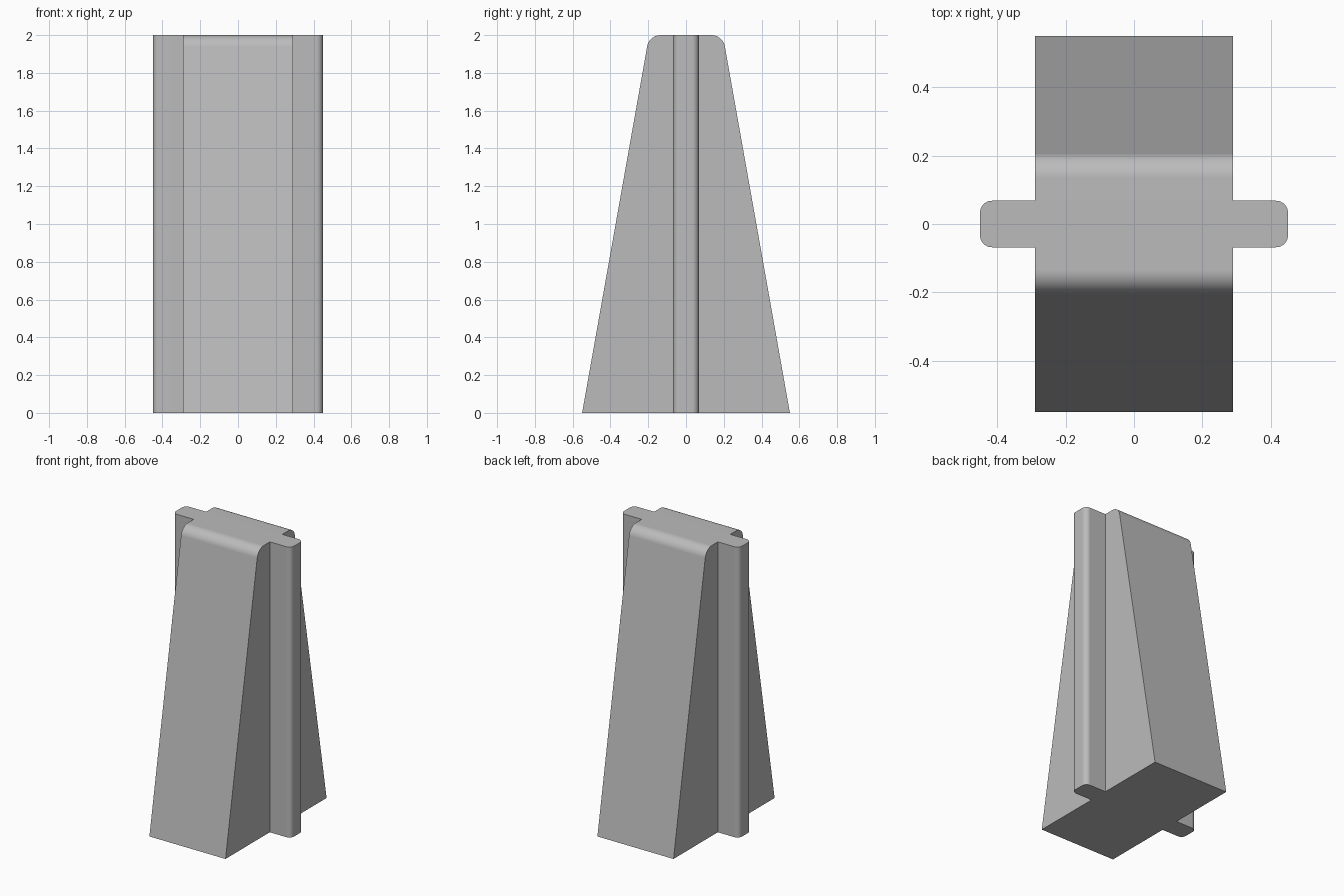
import bpy, bmesh, math
from mathutils import Vector

cube = bpy.data.objects.get("Cube")
if cube:
    bpy.data.objects.remove(cube, do_unlink=True)

grey = bpy.data.materials.new("plain grey")
grey.use_nodes = True
colour = (0.5, 0.5, 0.5, 1)
grey.diffuse_color = colour
grey.node_tree.nodes["Principled BSDF"].inputs["Base Color"].default_value = colour


def rounded(points, radius, steps=8):
    """Round the corners marked True in a counter-clockwise outline."""
    out = []
    for i, (a, b, is_round) in enumerate(points):
        p = Vector((a, b))
        if not is_round:
            out.append(p)
            continue
        before = (Vector(points[i - 1][:2]) - p).normalized()
        after = (Vector(points[(i + 1) % len(points)][:2]) - p).normalized()
        half = before.angle(after) / 2
        centre = p + (before + after).normalized() * radius / math.sin(half)
        start = p + before * radius / math.tan(half) - centre
        sweep = math.pi - 2 * half
        for s in range(steps + 1):
            t = sweep * s / steps
            out.append(centre + Vector((start.x * math.cos(t) - start.y * math.sin(t),
                                        start.x * math.sin(t) + start.y * math.cos(t))))
    return out


def prism(name, outline, place, direction):
    """Extrude an outline, placed in space by a function, along a direction."""
    bm = bmesh.new()
    face = bm.faces.new([bm.verts.new(place(p)) for p in outline])
    grown = bmesh.ops.extrude_face_region(bm, geom=[face])["geom"]
    verts = [g for g in grown if isinstance(g, bmesh.types.BMVert)]
    bmesh.ops.translate(bm, verts=verts, vec=direction)
    bmesh.ops.recalc_face_normals(bm, faces=bm.faces)
    mesh = bpy.data.meshes.new(name)
    bm.to_mesh(mesh)
    bm.free()
    mesh.materials.append(grey)
    obj = bpy.data.objects.new(name, mesh)
    bpy.context.collection.objects.link(obj)
    return obj


# Tapered body with rounded top edges
W, H = 0.29, 2.0
side = [(-0.55, 0, False), (0.55, 0, False), (0.195, H, True), (-0.195, H, True)]
body = prism("tapered_body", rounded(side, 0.072),
             lambda p: (-W, p.x, p.y), (2 * W, 0, 0))

# Upright tongues on both sides, one bar through the body
X, Y = 0.45, 0.068
plan = [(-X, -Y, True), (X, -Y, True), (X, Y, True), (-X, Y, True)]
tongue = prism("side_tongues", rounded(plan, 0.035),
               lambda p: (p.x, p.y, 0), (0, 0, H))

# Join both into one solid
union = body.modifiers.new("join tongues", 'BOOLEAN')
union.operation = 'UNION'
union.solver = 'EXACT'
union.object = tongue
bpy.context.view_layer.objects.active = body
body.select_set(True)
bpy.ops.object.modifier_apply(modifier=union.name)
bpy.data.objects.remove(tongue, do_unlink=True)

# Smooth rounded edges, flat large faces
bpy.ops.object.shade_smooth_by_angle(angle=math.radians(30))
weighted = body.modifiers.new("flat shading on large faces", 'WEIGHTED_NORMAL')
weighted.keep_sharp = True
